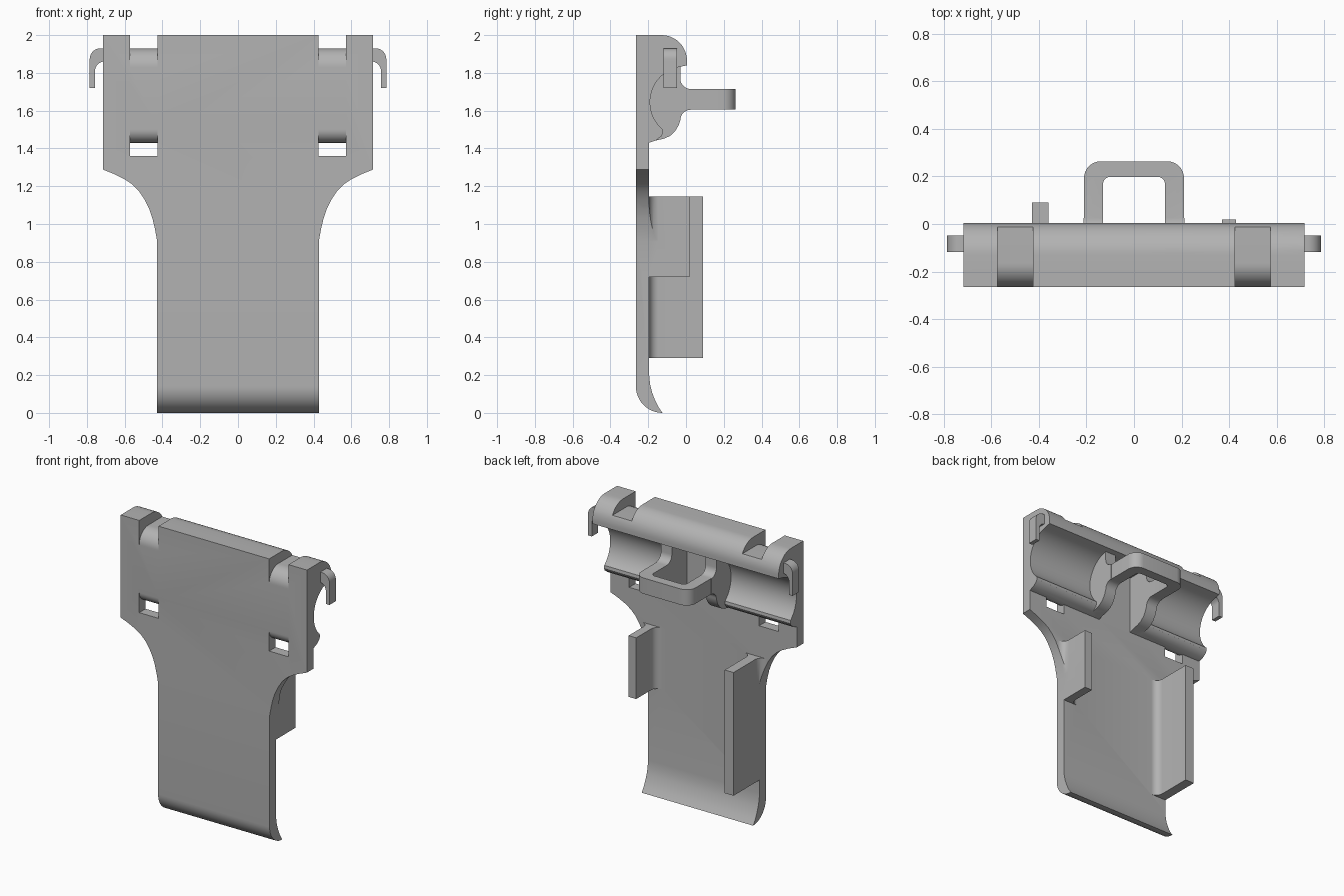
import bpy, bmesh
from math import sin, cos, radians
from mathutils import Vector

if "Cube" in bpy.data.objects:
    bpy.data.objects.remove(bpy.data.objects["Cube"])

grey = bpy.data.materials.new("plain_grey")
grey.use_nodes = True
colour = (0.45, 0.45, 0.45, 1)
grey.diffuse_color = colour
grey.node_tree.nodes["Principled BSDF"].inputs["Base Color"].default_value = colour


def arc(cx, cy, r, start, end, n=12):
    angles = [radians(start + (end - start) * i / n) for i in range(n + 1)]
    return [(cx + r * cos(a), cy + r * sin(a)) for a in angles]


def prism(name, profile, axis, low, high):
    """Extrude a closed profile along one axis; the profile holds the other two coordinates."""
    def place(p, d):
        return {"x": (d, p[0], p[1]), "y": (p[0], d, p[1]), "z": (p[0], p[1], d)}[axis]
    bm = bmesh.new()
    face = bm.faces.new([bm.verts.new(place(p, low)) for p in profile])
    new = bmesh.ops.extrude_face_region(bm, geom=[face])["geom"]
    shift = Vector(place((0, 0), high - low))
    bmesh.ops.translate(bm, vec=shift, verts=[v for v in new if isinstance(v, bmesh.types.BMVert)])
    bmesh.ops.recalc_face_normals(bm, faces=bm.faces)
    mesh = bpy.data.meshes.new(name)
    bm.to_mesh(mesh)
    bm.free()
    mesh.materials.append(grey)
    obj = bpy.data.objects.new(name, mesh)
    bpy.context.collection.objects.link(obj)
    return obj


def combine(target, other, operation):
    mod = target.modifiers.new("combine", "BOOLEAN")
    mod.object, mod.operation, mod.solver = other, operation, "EXACT"
    bpy.context.view_layer.objects.active = target
    bpy.ops.object.modifier_apply(modifier=mod.name)
    bpy.data.objects.remove(other)


def both_sides(points):
    return points + [(-x, v) for x, v in reversed(points)]


FRONT, BACK, INSIDE = -0.265, -0.195, -0.23

# Front outline: wide head, concave shoulders, straight tail
outline = both_sides([(0.428, -0.1), (0.428, 0.91), (0.44, 0.975), (0.453, 1.03), (0.47, 1.08),
                      (0.495, 1.13), (0.525, 1.175), (0.56, 1.21), (0.6, 1.237), (0.65, 1.262),
                      (0.715, 1.288), (0.715, 2.0)])

# Back plate with a curled lower lip
plate_side = ([(FRONT, 2.0)] + arc(-0.125, 0.14, 0.14, 180, 270)
              + [(-0.148, 0.035), (-0.165, 0.07), (-0.18, 0.11), (-0.19, 0.15), (BACK, 0.2), (BACK, 2.0)])
body = prism("clip_body", plate_side, "x", -0.8, 0.8)
combine(body, prism("outline_cutter", outline, "y", -0.5, 0.5), "INTERSECT")

# Rounded top bar across the whole head
bar_top = [(INSIDE, 2.0)] + arc(-0.13, 1.865, 0.135, 90, 0) + [(0.005, 1.84), (-0.03, 1.833)]
combine(body, prism("top_bar", bar_top + [(INSIDE, 1.833)], "x", -0.715, 0.715), "UNION")

# Round cradles either side of the centre
cradle = (bar_top[:-1] + arc(0, 1.645, 0.19, 99, 229, 24)
          + [(-0.122, 1.482), (-0.13, 1.465), (-0.16, 1.442), (BACK, 1.43), (INSIDE, 1.43)])

# Centre webs that flow into the loop arms
web = ([(INSIDE, 1.9), (-0.03, 1.9), (-0.03, 1.77)] + arc(0.025, 1.77, 0.055, 180, 270, 8)
       + arc(0.025, 1.55, 0.055, 90, 180, 8)
       + [(-0.04, 1.52), (-0.06, 1.488), (-0.085, 1.466), (-0.115, 1.452), (-0.16, 1.442),
          (BACK, 1.43), (INSIDE, 1.43)])

for side in (-1, 1):
    def span(a, b):
        return sorted((side * a, side * b))
    combine(body, prism("cradle", cradle, "x", *span(0.17, 0.715)), "UNION")
    combine(body, prism("web", web, "x", *span(0.13, 0.213)), "UNION")

# Loop behind the centre
loop_outer = [(0.21, -0.05)] + arc(0.14, 0.193, 0.07, 0, 90, 8)
loop_inner = [(0.13, -0.05)] + arc(0.1, 0.168, 0.03, 0, 90, 6)
loop = both_sides(loop_outer) + list(reversed(both_sides(loop_inner)))
combine(body, prism("rear_loop", loop, "z", 1.605, 1.715), "UNION")

# Rear fins with fillets at the root, trimmed to the outline
for side, inner, tip, bottom in ((1, 0.37, 0.018, 0.72), (-1, 0.36, 0.09, 0.29)):
    r = 0.05
    section = ([(inner - r, INSIDE)] + arc(inner - r, BACK + r, r, 270, 360, 8)
               + [(inner, tip), (0.428, tip)] + arc(0.428 + r, BACK + r, r, 180, 270, 8)
               + [(0.428 + r, INSIDE)])
    fin = prism("rear_fin", [(side * x, y) for x, y in section], "z", bottom, 1.145)
    combine(fin, prism("outline_cutter", outline, "y", -0.5, 0.5), "INTERSECT")
    combine(body, fin, "UNION")

# Strap notches over the top bar and strap slots through the plate
notch = [(-0.3, 1.83)] + arc(-0.165, 1.83, 0.1, 180, 90) + [(0.1, 1.93), (0.1, 2.1), (-0.3, 2.1)]
slot = ([(-0.3, 1.36), (-0.15, 1.36), (-0.15, 1.43)] + arc(BACK, 1.5, 0.07, 270, 180)
        + [(-0.3, 1.5)])
for side in (-1, 1):
    low, high = sorted((side * 0.425, side * 0.573))
    for cut in (notch, slot):
        combine(body, prism("strap_cutter", cut, "x", low, high), "DIFFERENCE")

# Side hooks
hook = ([(0.7, 1.93)] + arc(0.728, 1.873, 0.057, 90, 0, 10) + [(0.785, 1.72), (0.757, 1.72)]
        + arc(0.707, 1.81, 0.05, 0, 90, 10) + [(0.7, 1.86)])
parts = [body]
for side, label in ((1, "left"), (-1, "right")):
    parts.append(prism(label + "_hook", [(side * x, z) for x, z in hook], "y", -0.118, -0.048))

# Smooth curves, sharp corners
bpy.ops.object.select_all(action="DESELECT")
for part in parts:
    part.select_set(True)
bpy.context.view_layer.objects.active = body
bpy.ops.object.shade_smooth_by_angle(angle=radians(30))
